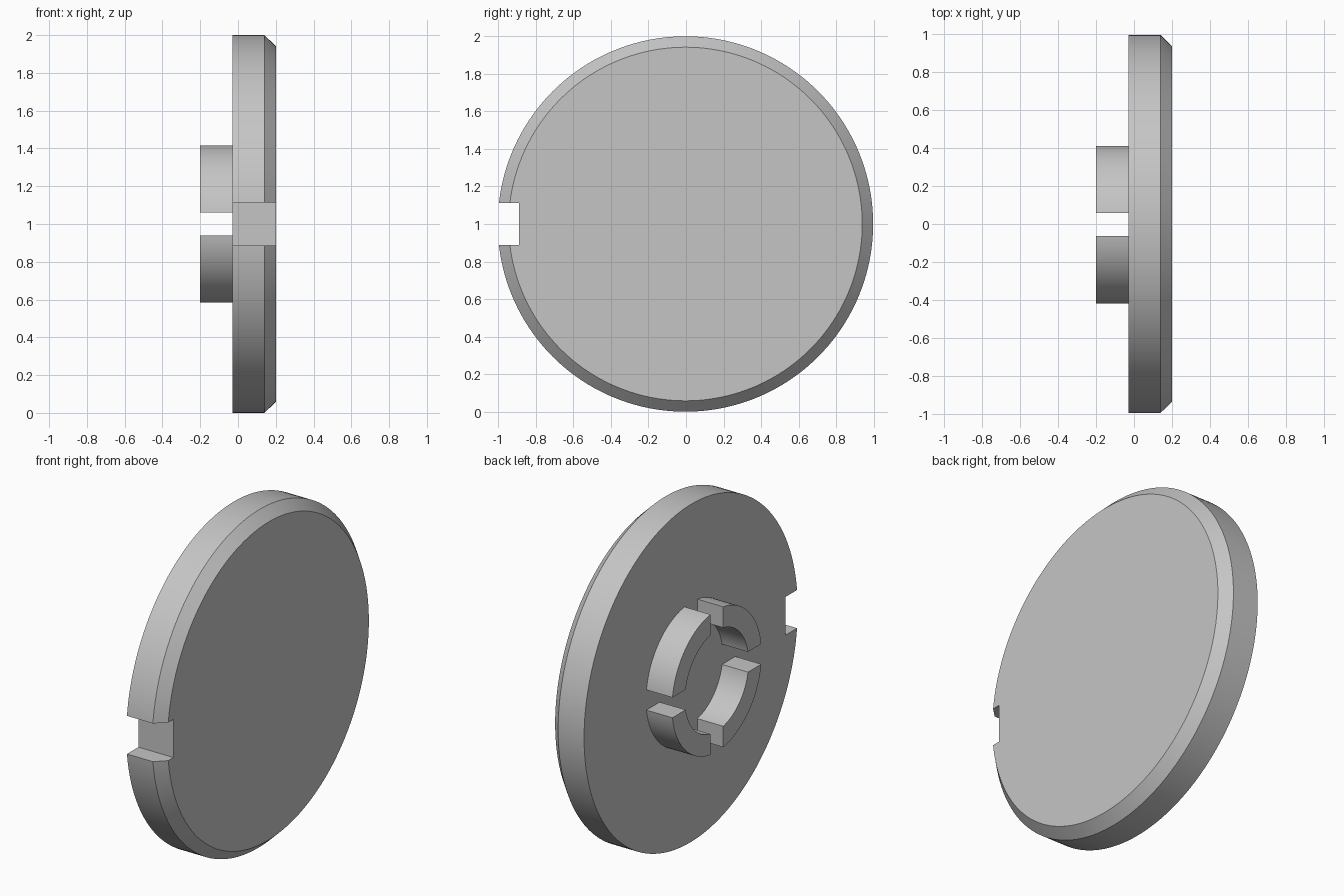
import bpy
import bmesh
from math import asin, cos, sin, pi
from mathutils import Matrix

cube = bpy.data.objects.get("Cube")
if cube:
    bpy.data.objects.remove(cube, do_unlink=True)

CENTER = (0, -0.003, 1)
BACK, FACE, RIM, PEGS = -0.03, 0.20, 0.14, -0.20

grey = bpy.data.materials.new("light grey")
grey.use_nodes = True
colour = (0.56, 0.56, 0.56, 1)
grey.diffuse_color = colour
grey.node_tree.nodes["Principled BSDF"].inputs["Base Color"].default_value = colour


def make_object(name, bm):
    bmesh.ops.recalc_face_normals(bm, faces=bm.faces)
    mesh = bpy.data.meshes.new(name)
    bm.to_mesh(mesh)
    bm.free()
    mesh.materials.append(grey)
    obj = bpy.data.objects.new(name, mesh)
    obj.location = CENTER
    bpy.context.collection.objects.link(obj)
    return obj


def select_only(obj):
    bpy.ops.object.select_all(action="DESELECT")
    obj.select_set(True)
    bpy.context.view_layer.objects.active = obj


def smooth(obj):
    select_only(obj)
    bpy.ops.object.shade_smooth_by_angle(angle=pi / 6)


# Disc with a chamfered outer face, its axis along x
bm = bmesh.new()
steps = 160
rings = []
for x, radius in [(BACK, 1), (RIM, 1), (FACE, 0.942)]:
    rings.append([bm.verts.new((x, radius * cos(2 * pi * i / steps),
                                radius * sin(2 * pi * i / steps)))
                  for i in range(steps)])
for a, b in zip(rings, rings[1:]):
    for i in range(steps):
        j = (i + 1) % steps
        bm.faces.new((a[i], a[j], b[j], b[i]))
bm.faces.new(rings[0])
bm.faces.new(rings[-1])
disc = make_object("disc", bm)

# Square notch in the front edge
bm = bmesh.new()
bmesh.ops.create_cube(bm, size=1, matrix=Matrix.Translation((0.1, -1.087, 0))
                      @ Matrix.Diagonal((1, 0.4, 0.226, 1)))
cutter = make_object("notch_cutter", bm)
cutter.hide_render = True
notch = disc.modifiers.new("notch", "BOOLEAN")
notch.operation = "DIFFERENCE"
notch.solver = "EXACT"
notch.object = cutter
select_only(disc)
bpy.ops.object.modifier_apply(modifier="notch")
bpy.data.objects.remove(cutter, do_unlink=True)
smooth(disc)


# Four ring segments on the back, separated by parallel-sided gaps
def arc(bm, radius, gap=0.06, count=24):
    start = asin(gap / radius)
    angles = [start + (pi / 2 - 2 * start) * i / count for i in range(count + 1)]
    return [bm.verts.new((BACK + 0.01, radius * cos(t), radius * sin(t)))
            for t in angles]


for k, side in enumerate(["back_upper", "front_upper", "front_lower", "back_lower"]):
    bm = bmesh.new()
    outer, inner = arc(bm, 0.42), arc(bm, 0.298)
    base = bm.faces.new(outer + inner[::-1])
    top = bmesh.ops.extrude_face_region(bm, geom=[base], use_keep_orig=True)["geom"]
    bmesh.ops.translate(bm, vec=(PEGS - BACK - 0.01, 0, 0),
                        verts=[v for v in top if isinstance(v, bmesh.types.BMVert)])
    bmesh.ops.rotate(bm, verts=bm.verts, cent=(0, 0, 0),
                     matrix=Matrix.Rotation(k * pi / 2, 3, "X"))
    smooth(make_object(side + "_ring_segment", bm))
